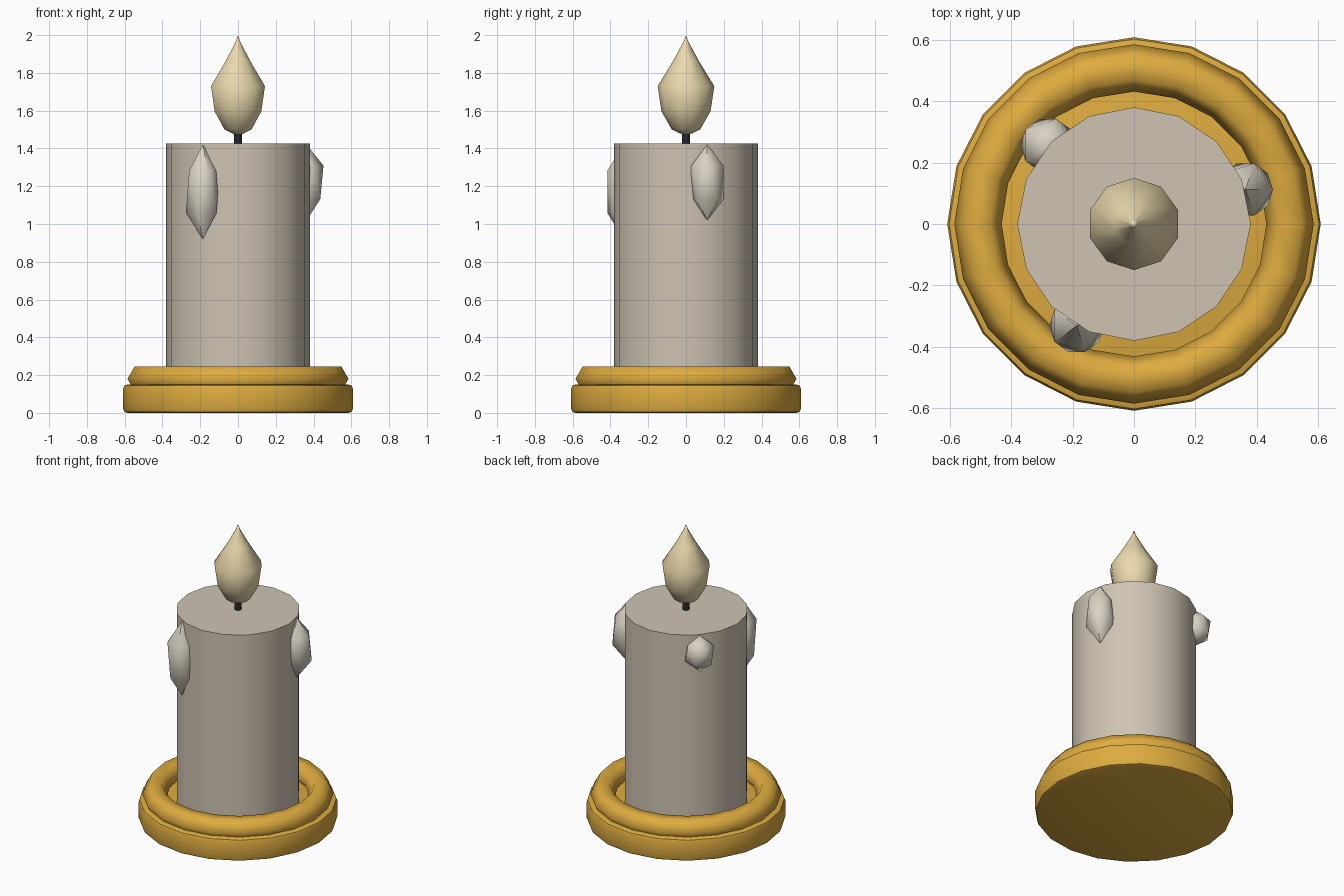
import bpy, bmesh
from math import cos, sin, pi, radians

if "Cube" in bpy.data.objects:
    bpy.data.objects.remove(bpy.data.objects["Cube"])


def material(name, rgb):
    m = bpy.data.materials.new(name)
    m.diffuse_color = (*rgb, 1)
    m.use_nodes = True
    m.node_tree.nodes["Principled BSDF"].inputs["Base Color"].default_value = m.diffuse_color
    return m


GOLD = material("brass", (0.73, 0.41, 0.05))
WAX = material("wax", (0.62, 0.55, 0.45))
DRIP = material("drip_wax", (0.70, 0.65, 0.55))
FLAME = material("flame_glow", (0.83, 0.70, 0.42))
DARK = material("wick_dark", (0.02, 0.02, 0.03))


def finish(ob, name, mat, angle):
    ob.name = name
    ob.data.materials.append(mat)
    bpy.ops.object.select_all(action='DESELECT')
    ob.select_set(True)
    bpy.context.view_layer.objects.active = ob
    bpy.ops.object.shade_smooth_by_angle(angle=radians(angle))


def lathe(name, profile, sides, mat, angle=40, start=0.0):
    """Turn (radius, z) points round z; radius 0 at an end makes a pole."""
    bm = bmesh.new()
    rings = []
    for r, z in profile:
        n = 1 if r == 0 else sides
        rings.append([bm.verts.new((r * cos(start + 2 * pi * i / sides),
                                    r * sin(start + 2 * pi * i / sides), z)) for i in range(n)])
    for a, b in zip(rings, rings[1:]):
        for i in range(sides):
            j = (i + 1) % sides
            quad = [a[i % len(a)], a[j % len(a)], b[j % len(b)], b[i % len(b)]]
            bm.faces.new(list(dict.fromkeys(quad)))
    for ring in (rings[0], rings[-1]):
        if len(ring) > 1:
            bm.faces.new(ring)
    bmesh.ops.recalc_face_normals(bm, faces=bm.faces)
    me = bpy.data.meshes.new(name)
    bm.to_mesh(me)
    bm.free()
    ob = bpy.data.objects.new(name, me)
    bpy.context.collection.objects.link(ob)
    finish(ob, name, mat, angle)
    return ob


# Dish with softened edges
lathe("dish", [(0.585, 0), (0.602, 0.006), (0.608, 0.022),
               (0.608, 0.128), (0.602, 0.144), (0.585, 0.15)], 20, GOLD)

# Rolled rim: six-sided tube
bpy.ops.mesh.primitive_torus_add(major_segments=20, minor_segments=6, major_radius=0.508,
                                 minor_radius=0.077, location=(0, 0, 0.18))
finish(bpy.context.object, "dish_rim", GOLD, 65)

# Candle body and wick
lathe("candle_body", [(0.38, 0.14), (0.38, 1.425)], 16, WAX)
lathe("wick", [(0.022, 1.41), (0.022, 1.53)], 8, DARK, 50)

# Teardrop flame
lathe("flame", [(0, 1.465), (0.075, 1.5), (0.13, 1.597), (0.15, 1.73),
                (0.067, 1.865), (0.013, 1.965), (0, 2.0)], 10, FLAME, 40, pi / 2)

# Wax drips: stretched icosahedra hanging from the candle's edge
for k, (a, h) in enumerate([(0.3, 0.2), (2.4, 0.12), (4.2, 0.25)]):
    bpy.ops.mesh.primitive_ico_sphere_add(subdivisions=1, radius=1,
                                          location=(0.38 * cos(a), 0.38 * sin(a), 1.42 - h))
    ob = bpy.context.object
    ob.scale = (0.1, 0.1, h)
    bpy.ops.object.transform_apply(location=False, rotation=False, scale=True)
    finish(ob, f"wax_drip_{k + 1}", DRIP, 50)
